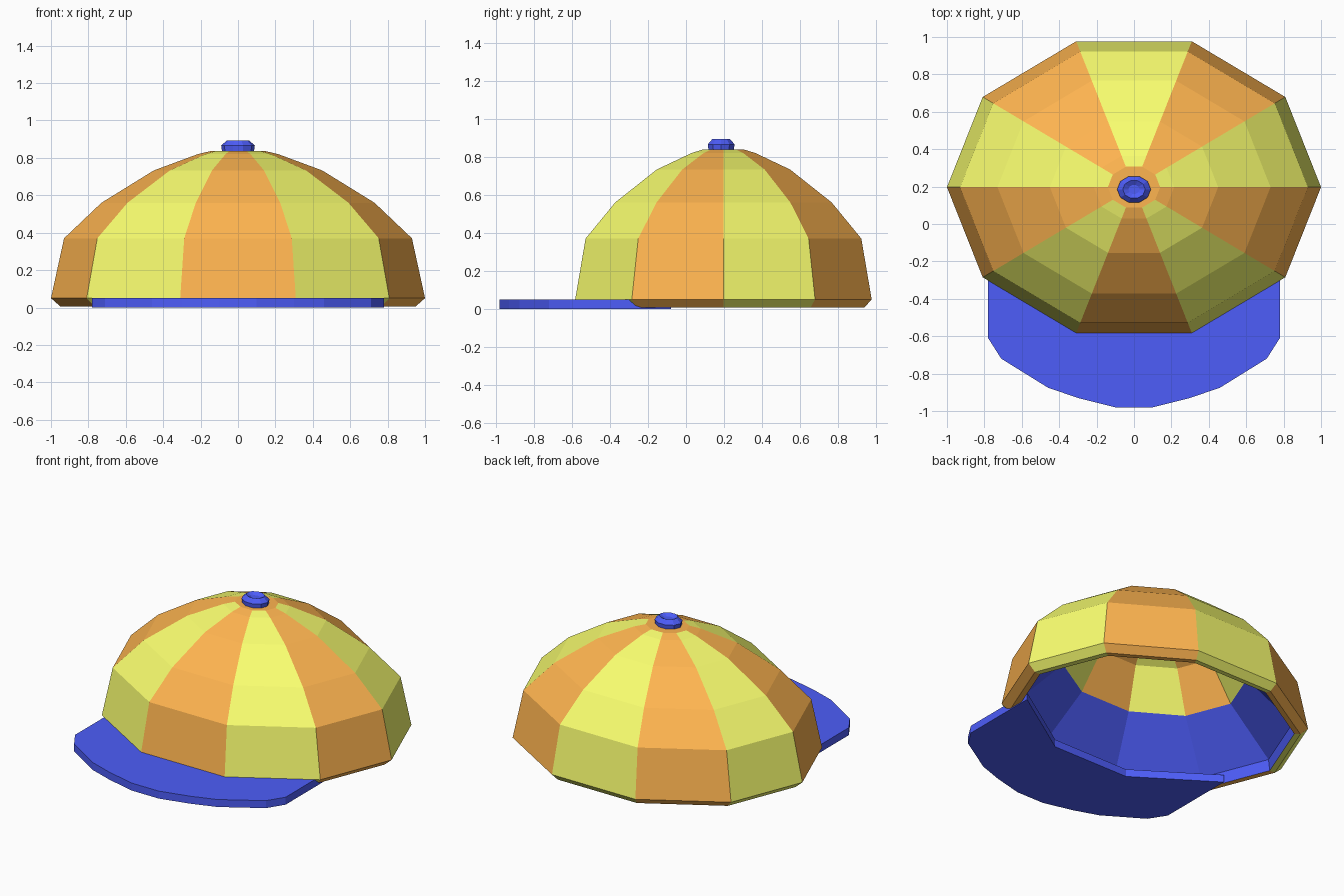
import bpy, bmesh
from math import cos, sin, pi

if "Cube" in bpy.data.objects:
    bpy.data.objects.remove(bpy.data.objects["Cube"])

CY, SY, N = 0.2, 0.82, 10   # crown centre in y, y squash, panel count


def material(name, color):
    m = bpy.data.materials.new(name)
    m.diffuse_color = (*color, 1)
    m.use_nodes = True
    m.node_tree.nodes["Principled BSDF"].inputs["Base Color"].default_value = m.diffuse_color
    return m


YELLOW = material("yellow", (0.95, 1.0, 0.16))
ORANGE = material("orange", (1.0, 0.46, 0.08))
BLUE = material("blue", (0.075, 0.11, 0.95))


def add_object(name, bm, mats):
    bmesh.ops.recalc_face_normals(bm, faces=bm.faces)
    mesh = bpy.data.meshes.new(name)
    bm.to_mesh(mesh)
    bm.free()
    for m in mats:
        mesh.materials.append(m)
    ob = bpy.data.objects.new(name, mesh)
    bpy.context.collection.objects.link(ob)
    return ob


def lathe(name, profile, mats, pick, cy=CY):
    """Spin (radius, z) points into a capped, squashed ten-sided solid."""
    bm = bmesh.new()
    rings = [[bm.verts.new((r * cos(2 * pi * k / N), cy + SY * r * sin(2 * pi * k / N), z))
              for k in range(N)] for r, z in profile]
    for i, (a, b) in enumerate(zip(rings, rings[1:])):
        for k in range(N):
            j = (k + 1) % N
            f = bm.faces.new((a[k], a[j], b[j], b[k]))
            f.material_index = pick(i, k)
    for ring in (rings[0], rings[-1]):
        bm.faces.new(ring).material_index = pick(-1, 0)
    return add_object(name, bm, mats)


# Crown: from outer top, down to the rim, back up the blue lining inside
crown = [(0.14, 0.838), (0.215, 0.82), (0.45, 0.733), (0.73, 0.56), (0.93, 0.37),
         (1.0, 0.05), (0.95, 0.006), (0.91, 0.006), (0.9, 0.08),
         (0.6, 0.36), (0.44, 0.61), (0.14, 0.76)]


def crown_color(strip, panel):
    if strip < 0:
        return 1
    if strip in (7, 8):
        return 2
    return panel % 2


lathe("crown", crown, [YELLOW, ORANGE, BLUE], crown_color, 0.197)

# Button on top, with a small dip
button = [(0.085, 0.83), (0.09, 0.866), (0.06, 0.893), (0.03, 0.878)]
lathe("button", button, [BLUE], lambda i, k: 0, 0.185)

# Flat visor: half outline, mirrored and extruded
half = [(0.28, -0.41), (0.72, -0.12), (0.78, -0.08), (0.78, -0.61), (0.71, -0.72),
        (0.46, -0.875), (0.3, -0.93), (0.1, -0.98)]
outline = half + [(-x, y) for x, y in reversed(half)]
bm = bmesh.new()
face = bm.faces.new([bm.verts.new((x, y, 0)) for x, y in outline])
ext = bmesh.ops.extrude_face_region(bm, geom=[face])
top = [g for g in ext["geom"] if isinstance(g, bmesh.types.BMVert)]
bmesh.ops.translate(bm, verts=top, vec=(0, 0, 0.05))
add_object("visor", bm, [BLUE])
